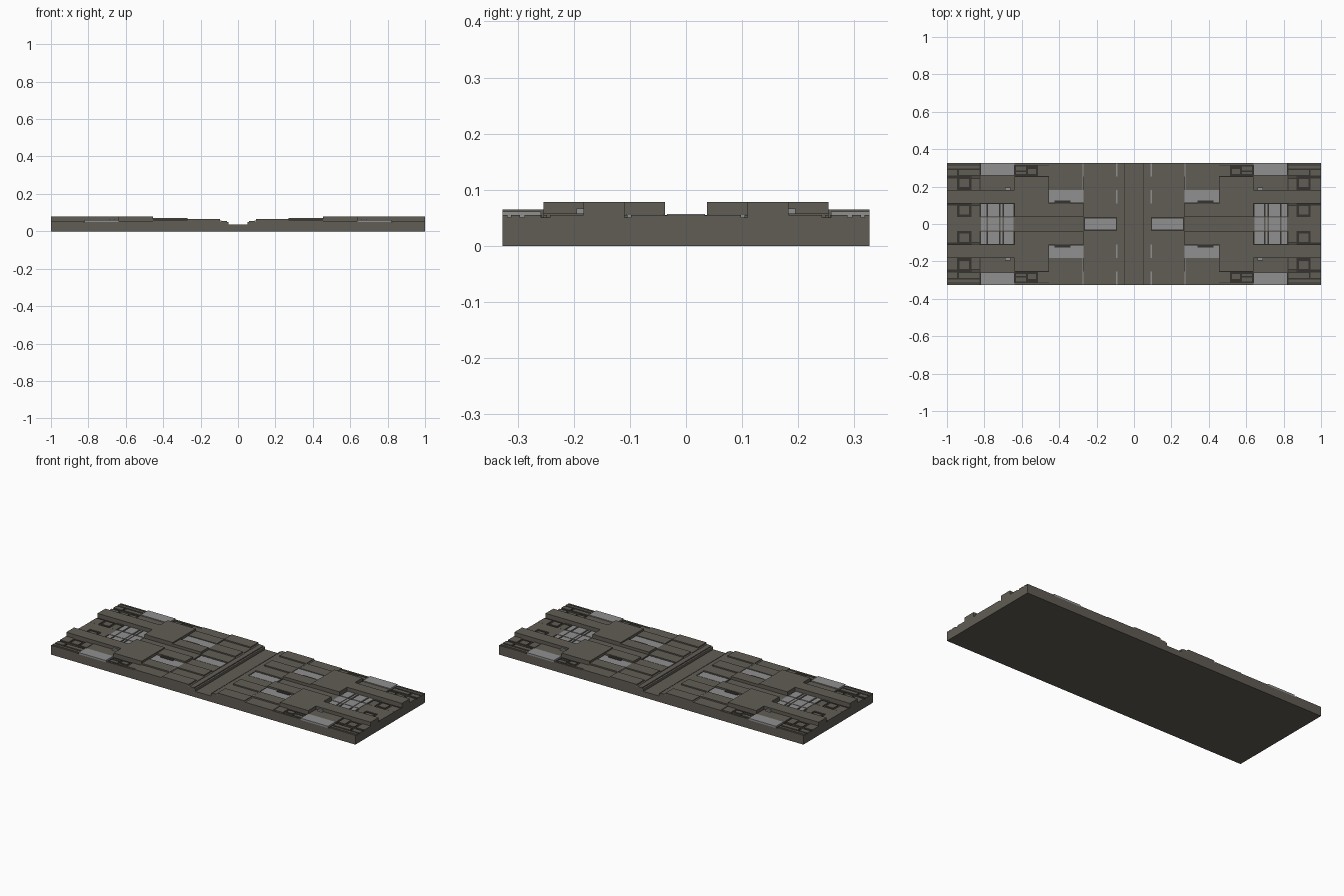
import bpy, bmesh
from mathutils import Matrix, Vector


def material(name, rgb):
    m = bpy.data.materials.new(name)
    m.diffuse_color = (*rgb, 1)
    return m


HULL = material("olive_grey", (0.12, 0.11, 0.09))
LIGHT = material("light_grey", (0.28, 0.28, 0.28))
DARK = material("dark_recess", (0.035, 0.033, 0.028))


def boxes(name, mat, items):
    """Boxes (x0, x1, y0, y1, z0, z1), repeated in all four quadrants.
    A start of 0 in x or y means the box spans the centre line."""
    bm = bmesh.new()
    for x0, x1, y0, y1, z0, z1 in items:
        xs = [(-x1, x1)] if x0 == 0 else [(x0, x1), (-x1, -x0)]
        ys = [(-y1, y1)] if y0 == 0 else [(y0, y1), (-y1, -y0)]
        for a, b in xs:
            for c, d in ys:
                mid = Vector((a + b, c + d, z0 + z1)) / 2
                size = Matrix.Diagonal((b - a, d - c, z1 - z0, 1))
                bmesh.ops.create_cube(bm, size=1, matrix=Matrix.Translation(mid) @ size)
    me = bpy.data.meshes.new(name)
    bm.to_mesh(me)
    bm.free()
    me.materials.append(mat)
    ob = bpy.data.objects.new(name, me)
    bpy.context.collection.objects.link(ob)
    return ob


# Row and column limits of the panel layout
A, B, C, D, E = 0.037, 0.11, 0.183, 0.254, 0.327
P, Q, R, S = 0.27, 0.455, 0.64, 0.82
Z = 0.055

# Slab with a trough across the middle
boxes("base_slab", HULL, [(0, 0.05, 0, E, 0, 0.035), (0.05, 1, 0, E, 0, 0.05)])
boxes("trough_rim", HULL, [(0.06, 0.09, 0, E, 0.05, Z)])
boxes("trough_edge_line", LIGHT, [(0.05, 0.054, 0, E, 0.049, 0.051)])

# Raised decks with long bars reaching the ends
boxes("raised_deck", HULL, [(Q, R, A, D, 0.05, 0.078)])
boxes("end_bar", HULL, [(R, 1, B, C, 0.05, 0.078)])
boxes("deck_shoulder", HULL, [(P, Q, A, B, 0.05, 0.071), (P, Q, C, D, 0.05, 0.066)])

# Low deck plates
boxes("low_plate", HULL, [
    (Q, 1, 0, A, 0.05, 0.0545), (P, Q, 0, A, 0.05, 0.0545),
    (R, S, C, D, 0.05, 0.058), (P, Q, D, E, 0.05, 0.058),
    (0.09, P, C, D, 0.05, 0.058), (0.09, P, A, B, 0.05, 0.058)])
boxes("inner_panel", HULL, [(0.095, P, D, E, 0.05, 0.065), (0.095, P, B, C, 0.05, 0.065)])
boxes("panel_edge_line", LIGHT, [
    (P, P + 0.006, C, D, 0.05, 0.067), (P, P + 0.006, D, E, 0.05, 0.060),
    (0.088, 0.095, B, C, 0.05, 0.057), (0.088, 0.095, D, E, 0.05, 0.057)])

# Light inset pads
boxes("side_pad", LIGHT, [(R, S, D + 0.004, E, 0.05, 0.061)])
boxes("mid_pad", LIGHT, [(P, Q, B + 0.002, C, 0.05, 0.062)])
boxes("centre_pad", LIGHT, [(0.095, 0.262, 0, 0.03, 0.05, Z)])
boxes("grid_pad", LIGHT, [
    (x0, x1, y0, y1, 0.05, 0.0565)
    for x0, x1 in ((0.645, 0.695), (0.702, 0.714), (0.722, 0.78), (0.788, 0.818))
    for y0, y1 in ((0, A - 0.003), (A + 0.003, B - 0.003))])
boxes("latch", LIGHT, [(0.66, 0.69, C, C + 0.012, 0.05, 0.067)])

# Dark slots and surrounds
boxes("pad_slot", DARK, [(0.34, 0.425, B, B + 0.016, 0.06, 0.065)])
boxes("pad_surround", DARK, [(0.09, P, 0, A, 0.049, 0.051),
                             (R, S, 0, B, 0.049, 0.051)])
boxes("recess_floor", DARK, [
    (S, 0.998, A, B, 0.048, 0.051), (S, 0.998, C, E - 0.002, 0.048, 0.051),
    (Q, R, D, E - 0.002, 0.048, 0.051)])

# Small plates separated by dark gaps
plates = []
for y0, y1 in ((A, B), (C, D)):
    plates += [(0.826, 0.87, y0, y1 - 0.014, 0.05, Z), (0.883, 0.932, y0 + 0.014, y1 - 0.014, 0.05, Z),
               (0.945, 1, y0, y1 - 0.012, 0.05, Z), (0.826, 0.87, y1 - 0.006, y1, 0.05, Z)]
plates += [(0.826, 0.935, D + 0.008, 0.288, 0.05, Z), (0.945, 1, D + 0.004, 0.288, 0.05, Z),
           (0.826, 1, 0.296, 0.312, 0.05, Z), (0.826, 1, 0.318, E, 0.05, Z),
           (Q, 0.512, D + 0.003, 0.312, 0.05, Z), (0.524, 0.566, D + 0.012, 0.294, 0.05, Z),
           (0.578, 0.632, D + 0.012, 0.278, 0.05, Z), (0.578, 0.632, 0.286, 0.308, 0.05, Z),
           (Q, R, 0.316, E, 0.05, Z)]
boxes("recess_plate", HULL, plates)
